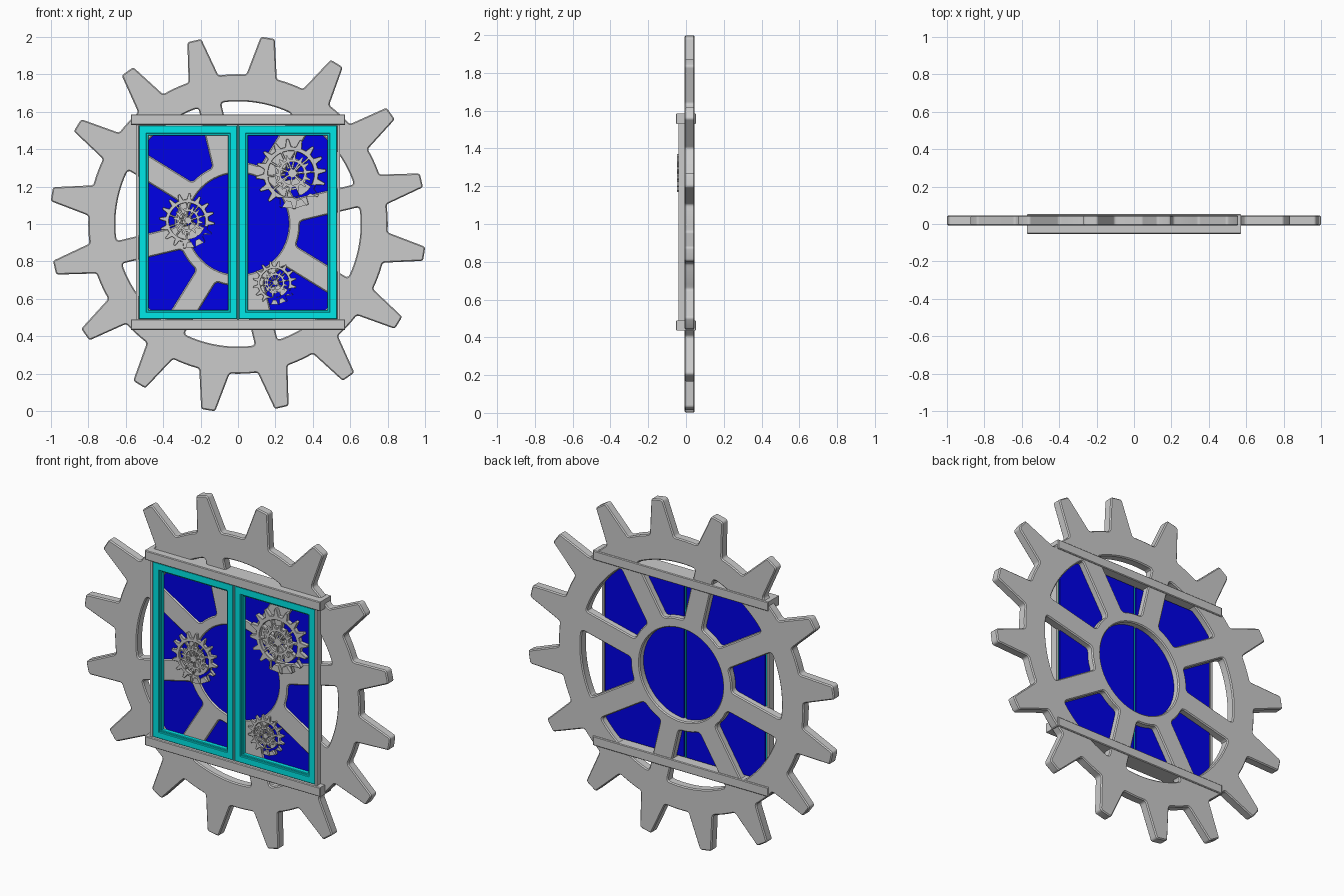
import bpy
from math import sin, cos, asin, pi, radians
from mathutils import Vector

if "Cube" in bpy.data.objects:
    bpy.data.objects.remove(bpy.data.objects["Cube"])


def material(name, rgb):
    m = bpy.data.materials.new(name)
    m.diffuse_color = (*rgb, 1)
    m.use_nodes = True
    m.node_tree.nodes["Principled BSDF"].inputs["Base Color"].default_value = m.diffuse_color
    return m


TEAL = material("teal_paint", (0.0, 0.8, 0.8))
BLUE = material("blue_glass", (0.0, 0.0, 0.8))


def pt(r, a):
    return Vector((r * cos(a), r * sin(a)))


def fillet(pts, f):
    """Round the points flagged as corners; pts is a list of (point, is_corner)."""
    out = []
    for i, (p, corner) in enumerate(pts):
        if not corner or f <= 0:
            out.append(p)
            continue
        a, b = pts[i - 1][0] - p, pts[(i + 1) % len(pts)][0] - p
        a = a.normalized() * min(f, a.length * 0.48)
        b = b.normalized() * min(f, b.length * 0.48)
        out += [p + a * (1 - t) ** 2 + b * t ** 2 for t in (0, 0.25, 0.5, 0.75, 1)]
    return out


def arc(r, a0, a1, n, f):
    """Arc with flagged corner ends; the end segments leave room for a fillet."""
    s = (2.1 * f / r) * (1 if a1 > a0 else -1)
    mid = [(pt(r, a0 + s + (a1 - a0 - 2 * s) * i / n), False) for i in range(n + 1)]
    return [(pt(r, a0), True)] + mid + [(pt(r, a1), True)]


def circle(r, n=48):
    return [pt(r, 2 * pi * i / n) for i in range(n)]


def rect(x0, x1, z0, z1):
    return [Vector(p) for p in ((x0, z0), (x1, z0), (x1, z1), (x0, z1))]


def plate(name, loops, y0, y1, bevel=0.0, at=(0, 0), mat=None):
    """Flat part in the xz plane, cut out by its inner loops, from y0 to y1."""
    cu = bpy.data.curves.new(name, 'CURVE')
    cu.dimensions, cu.fill_mode = '2D', 'BOTH'
    cu.extrude = (y1 - y0) / 2 - bevel
    cu.bevel_depth, cu.offset, cu.bevel_resolution = bevel, -bevel, 0
    for loop in loops:
        s = cu.splines.new('POLY')
        s.points.add(len(loop) - 1)
        for q, p in zip(s.points, loop):
            q.co = (p.x, p.y, 0, 1)
        s.use_cyclic_u = True
    ob = bpy.data.objects.new(name, cu)
    bpy.context.collection.objects.link(ob)
    ob.rotation_euler.x = pi / 2
    ob.location = (at[0], (y0 + y1) / 2, at[1])
    bpy.ops.object.select_all(action='DESELECT')
    ob.select_set(True)
    bpy.context.view_layer.objects.active = ob
    bpy.ops.object.convert(target='MESH')
    ob = bpy.context.object
    bpy.ops.object.shade_smooth_by_angle(angle=radians(25))
    if mat:
        ob.data.materials.append(mat)
    return ob


def cog_outline(teeth, root, tip, base_w, tip_w, phase, f):
    pts, step, g = [], 2 * pi / teeth, asin(base_w / root)
    for k in range(teeth):
        a = phase + k * step
        d, n = pt(1, a), pt(1, a + pi / 2)
        pts += [(d * tip - n * tip_w, True), (d * tip + n * tip_w, True)]
        pts += arc(root, a + g, a + step - g, 4, f)
    return fillet(pts, f)


def spoke_gaps(count, inner, outer, half, phase, f, n=10):
    loops, step = [], 2 * pi / count
    for k in range(count):
        a, b = phase + k * step, phase + (k + 1) * step
        go, gi = asin(half / outer), asin(half / inner)
        loops.append(fillet(arc(outer, a + go, b - go, n, f)
                            + arc(inner, b - gi, a + gi, n // 2, f), f))
    return loops


# Large gear with eight spokes and an open hub
PH = radians(13.4)
plate("large_gear",
      [cog_outline(16, 0.80, 1.007, 0.082, 0.038, PH, 0.014)]
      + spoke_gaps(8, 0.33, 0.655, 0.062, PH, 0.02)
      + [circle(0.272, 64)],
      -0.008, 0.046, 0.006, at=(0, 1.0))

# Top and bottom rails, side jambs
for name, z0, z1 in (("top_rail", 1.53, 1.585), ("bottom_rail", 0.435, 0.49)):
    plate(name, [rect(-0.572, 0.572, z0, z1)], -0.053, 0.053, 0.004)
for name, s in (("left_jamb", -1), ("right_jamb", 1)):
    plate(name, [rect(*sorted((s * 0.531, s * 0.545)), 0.485, 1.535)], -0.041, 0.004)
plate("centre_mullion", [rect(-0.006, 0.006, 0.485, 1.535)], -0.034, -0.012)

# Window sashes, their inner beads and the glass
for side, s in (("left", -1), ("right", 1)):
    def box(a, b, z0, z1):
        return rect(*sorted((s * a, s * b)), z0, z1)
    plate(side + "_sash", [box(0.004, 0.53, 0.492, 1.526),
                           box(0.044, 0.488, 0.531, 1.483)], -0.04, -0.003, 0.003, mat=TEAL)
    plate(side + "_sash_bead", [box(0.042, 0.49, 0.529, 1.485),
                                box(0.053, 0.479, 0.54, 1.474)], -0.029, -0.003, 0.002, mat=TEAL)
    plate(side + "_glass", [box(0.008, 0.522, 0.5, 1.52)], -0.002, 0.008, mat=BLUE)

# Small clockwork gears: toothed wheel, web ring and an offset inner cog
for name, x, z, R, ph in (("upper", 0.283, 1.267, 0.187, 0.1),
                          ("middle", -0.272, 1.016, 0.147, 0.3),
                          ("lower", 0.195, 0.685, 0.117, 0.2)):
    d = R * 0.2
    y = -0.006
    plate(name + "_small_gear",
          [cog_outline(16, 0.78 * R, R, 0.085 * R, 0.035 * R, ph, 0.012 * R)]
          + spoke_gaps(10, 0.17 * R, 0.66 * R, 0.03 * R, ph, 0.012 * R, 6)
          + [circle(0.08 * R, 16)],
          y - 0.65 * d, y, 0.01 * R, at=(x, z))
    plate(name + "_web_ring", [circle(0.46 * R), circle(0.40 * R)],
          y - 0.8 * d, y - 0.2 * d, at=(x, z))
    plate(name + "_inner_cog",
          [cog_outline(14, 0.40 * R, 0.54 * R, 0.05 * R, 0.02 * R, ph, 0.008 * R)]
          + spoke_gaps(7, 0.12 * R, 0.33 * R, 0.025 * R, ph, 0.008 * R, 6),
          y - 1.08 * d, y - 0.7 * d, at=(x + 0.04 * R, z + 0.02 * R))
